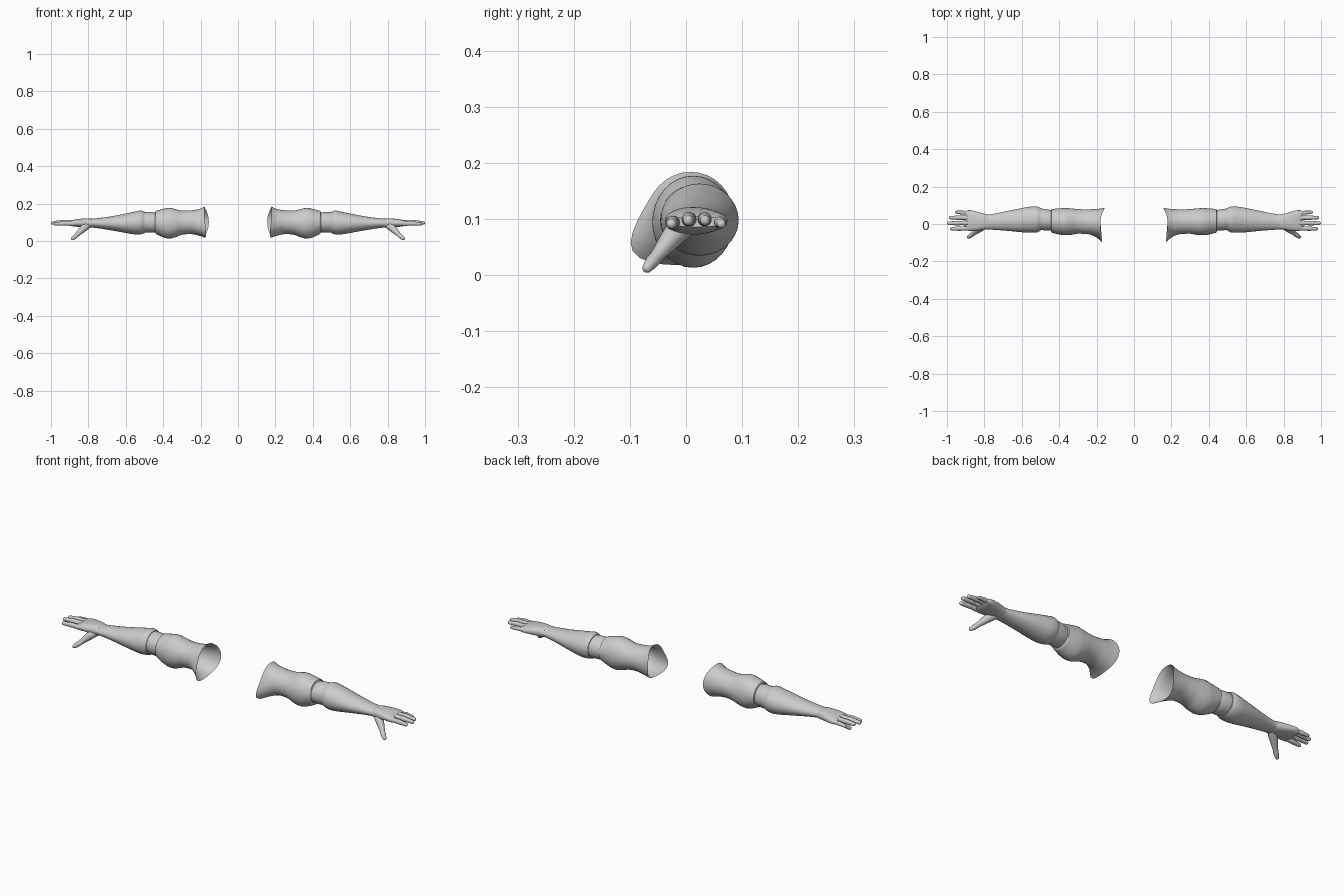
import bpy, math
from mathutils import Vector

if "Cube" in bpy.data.objects:
    bpy.data.objects.remove(bpy.data.objects["Cube"])

skin = bpy.data.materials.new("light grey")
skin.diffuse_color = (0.6, 0.6, 0.6, 1)
skin.use_nodes = True
skin.node_tree.nodes["Principled BSDF"].inputs["Base Color"].default_value = skin.diffuse_color


def catmull(keys, steps):
    """Smoothly resample a list of equal-length tuples."""
    out = []
    for i in range(len(keys) - 1):
        a, b, c, d = (keys[max(i - 1, 0)], keys[i], keys[i + 1],
                      keys[min(i + 2, len(keys) - 1)])
        for s in range(steps):
            t = s / steps
            out.append(tuple(
                q + 0.5 * t * (r - p + t * (2 * p - 5 * q + 4 * r - e + t * (3 * (q - r) + e - p)))
                for p, q, r, e in zip(a, b, c, d)))
    return out + [keys[-1]]


def skin_rings(name, rings, cap_start=True, cap_end=True):
    """Join rings of points into a smooth tube, mirrored to the other arm."""
    n = len(rings[0])
    verts = [p for ring in rings for p in ring]
    faces = [(k * n + i, k * n + (i + 1) % n, (k + 1) * n + (i + 1) % n, (k + 1) * n + i)
             for k in range(len(rings) - 1) for i in range(n)]
    if cap_start:
        faces.append(tuple(reversed(range(n))))
    if cap_end:
        faces.append(tuple(range(len(verts) - n, len(verts))))
    mesh = bpy.data.meshes.new(name)
    mesh.from_pydata(verts, [], faces)
    mesh.materials.append(skin)
    ob = bpy.data.objects.new(name, mesh)
    bpy.context.collection.objects.link(ob)
    bpy.context.view_layer.objects.active = ob
    ob.select_set(True)
    bpy.ops.object.shade_smooth_by_angle(angle=math.radians(50))
    ob.select_set(False)
    mirror = ob.modifiers.new("Mirror", 'MIRROR')
    mirror.use_mirror_merge = False
    return ob


def section(x, y0, y1, z0, z1, n=32, power=1.0):
    """Oval cross-section filling the given y and z ranges."""
    pts = []
    for i in range(n):
        a = 2 * math.pi * i / n
        c, s = math.cos(a), math.sin(a)
        c = math.copysign(abs(c) ** power, c)
        s = math.copysign(abs(s) ** power, s)
        pts.append(Vector((x, (y0 + y1) / 2 + c * (y1 - y0) / 2,
                           (z0 + z1) / 2 + s * (z1 - z0) / 2)))
    return pts


def tube(name, path, n=14, steps=4):
    """Round tube through (x, y, z, radius) points with a domed tip."""
    pts = catmull(path, steps)
    d = (Vector(pts[-1][:3]) - Vector(pts[-2][:3])).normalized()
    r, end = pts[-1][3], Vector(pts[-1][:3])
    for a in (25, 50, 70, 85):
        a = math.radians(a)
        pts.append((*(end + d * r * math.sin(a)), r * math.cos(a)))
    rings = []
    for k, p in enumerate(pts):
        d = (Vector(pts[min(k + 1, len(pts) - 1)][:3]) - Vector(pts[max(k - 1, 0)][:3])).normalized()
        side = Vector((0, 0, 1)).cross(d).normalized()
        up = d.cross(side)
        rings.append([Vector(p[:3]) + p[3] * (math.cos(2 * math.pi * i / n) * side
                                              + math.sin(2 * math.pi * i / n) * up)
                      for i in range(n)])
    return skin_rings(name, rings)


# Upper arm: open at the shoulder, bulging above the elbow (x, y0, y1, z0, z1)
upper = catmull([
    (0.180, -0.070, 0.086, 0.020, 0.184), (0.205, -0.060, 0.081, 0.028, 0.172),
    (0.250, -0.054, 0.078, 0.037, 0.164), (0.300, -0.052, 0.080, 0.033, 0.163),
    (0.335, -0.058, 0.083, 0.020, 0.171), (0.370, -0.060, 0.085, 0.013, 0.177),
    (0.405, -0.055, 0.083, 0.022, 0.170), (0.440, -0.046, 0.080, 0.039, 0.161)], 4)
rings = [section(*r) for r in upper]
for ring in rings:
    w = max(0.0, (0.245 - ring[0].x) / 0.065) ** 1.5
    for i, p in enumerate(ring):
        a = 2 * math.pi * i / len(ring)
        flare = max(0.0, math.cos(a - math.radians(215))) ** 4 * w
        p.y -= 0.038 * flare
        p.z -= 0.014 * flare
        p.x -= w * 0.024 * max(0.0, math.cos(a)) ** 2 + 0.010 * flare
# Turned-in lip at the elbow
rings.append(section(0.443, -0.040, 0.074, 0.046, 0.154))
rings.append(section(0.430, -0.030, 0.065, 0.055, 0.145))
skin_rings("upper_arm", rings, cap_start=False, cap_end=False)

# Elbow band, between the upper arm and the forearm
elbow = catmull([
    (0.425, -0.034, 0.070, 0.050, 0.148), (0.455, -0.035, 0.077, 0.045, 0.154),
    (0.490, -0.033, 0.082, 0.045, 0.155), (0.530, -0.032, 0.082, 0.047, 0.152)], 3)
skin_rings("elbow", [section(*r) for r in elbow])

# Forearm, tapering to the wrist
forearm = catmull([
    (0.500, -0.036, 0.086, 0.041, 0.157), (0.520, -0.045, 0.093, 0.036, 0.163),
    (0.550, -0.046, 0.093, 0.035, 0.157), (0.600, -0.044, 0.085, 0.043, 0.147),
    (0.660, -0.038, 0.073, 0.054, 0.135), (0.720, -0.033, 0.060, 0.064, 0.126),
    (0.770, -0.030, 0.052, 0.071, 0.120), (0.800, -0.030, 0.052, 0.073, 0.119)], 4)
skin_rings("forearm", [section(*r) for r in forearm])

# Palm, wide and flat
palm = catmull([
    (0.780, -0.028, 0.050, 0.073, 0.118), (0.805, -0.031, 0.056, 0.072, 0.121),
    (0.840, -0.036, 0.066, 0.074, 0.119), (0.870, -0.037, 0.073, 0.077, 0.115),
    (0.890, -0.035, 0.073, 0.080, 0.110), (0.902, -0.028, 0.066, 0.086, 0.104)], 3)
skin_rings("palm", [section(*r, power=0.8) for r in palm])

# Four fingers: name, root y, tip y, height, tip x, radius
for name, y0, y1, z, tip, r in (
        ("index_finger", -0.022, -0.026, 0.091, 0.984, 0.0120),
        ("middle_finger", 0.006, 0.004, 0.097, 1.000, 0.0125),
        ("ring_finger", 0.033, 0.034, 0.097, 0.990, 0.0120),
        ("little_finger", 0.057, 0.063, 0.091, 0.957, 0.0105)):
    x0, x1 = 0.865, tip - 0.75 * r
    spots = ((0.0, 1.0), (0.25, 1.08), (0.45, 0.92), (0.6, 1.0), (0.8, 0.87), (1.0, 0.75))
    tube(name, [(x0 + (x1 - x0) * t, y0 + (y1 - y0) * t, z + 0.003 * math.sin(math.pi * t), r * k)
                for t, k in spots])

# Thumb, reaching forward and down
tube("thumb", [(0.795, 0.002, 0.092, 0.020), (0.815, -0.016, 0.077, 0.021),
               (0.838, -0.034, 0.056, 0.017), (0.858, -0.050, 0.036, 0.0125),
               (0.872, -0.061, 0.023, 0.0120), (0.884, -0.069, 0.013, 0.0090)])
